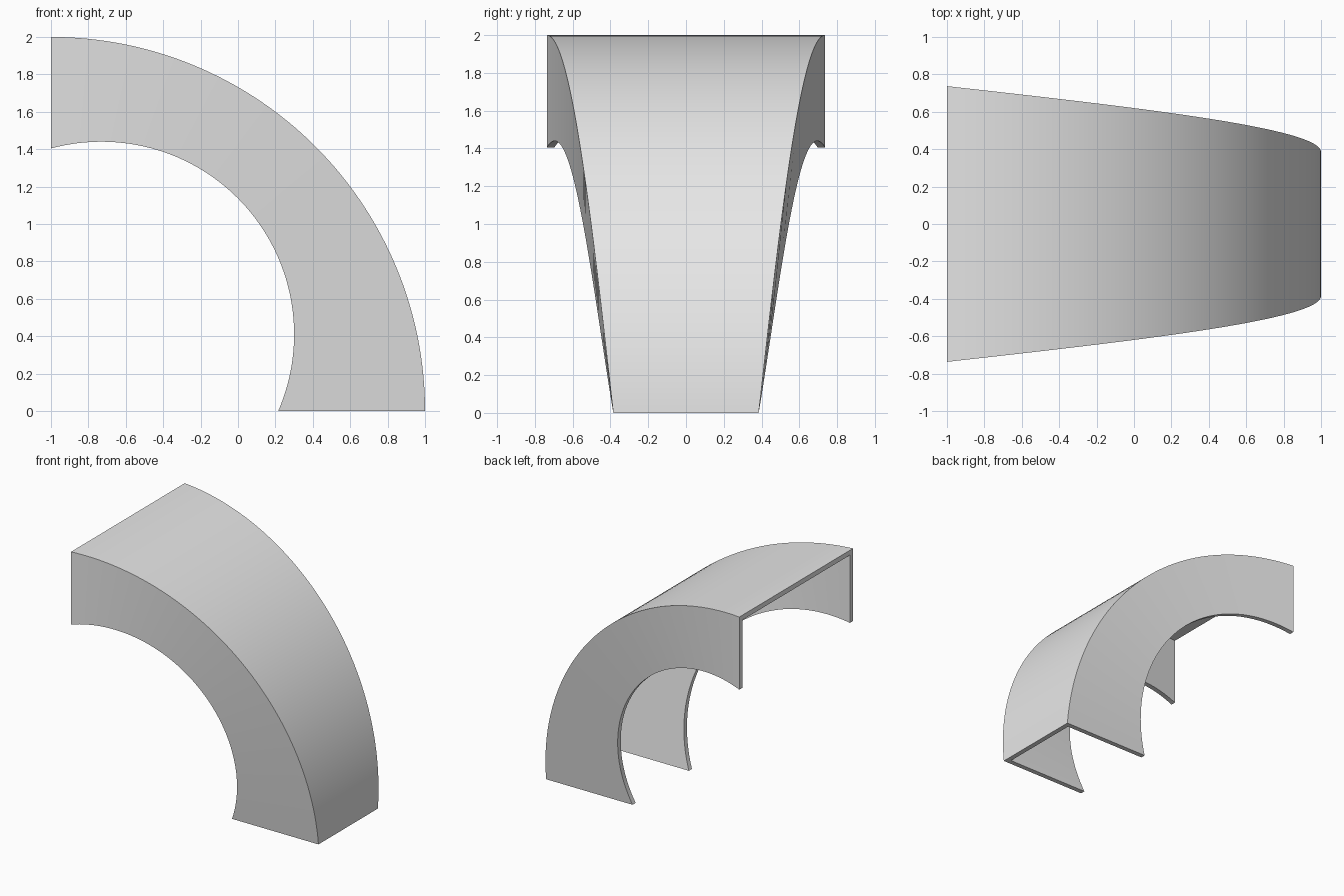
import bpy, bmesh, math

if "Cube" in bpy.data.objects:
    bpy.data.objects.remove(bpy.data.objects["Cube"])

SEGMENTS = 64
THICK = 0.04          # sheet thickness

grey = bpy.data.materials.new("plain_grey")
grey.diffuse_color = (0.8, 0.8, 0.8, 1)
grey.use_nodes = True
grey.node_tree.nodes["Principled BSDF"].inputs["Base Color"].default_value = grey.diffuse_color


def arc(cx, cz, radius, angle):
    return cx + radius * math.cos(angle), cz + radius * math.sin(angle)


# Angles where the inner rim meets the floor and the rear plane
rim_x, rim_z, rim_r = -0.73, 0.41, 1.03
rim_start = -math.asin(rim_z / rim_r)
rim_end = math.acos((-1 - rim_x) / rim_r)

bm = bmesh.new()
rings = []
for i in range(SEGMENTS + 1):
    t = i / SEGMENTS
    w = 0.385 + 0.352 * t                 # half width grows along the sweep
    a = t * math.pi / 2
    outer = arc(-1, 0, 2, a)
    ceiling = arc(-1, 0, 2 - THICK, a)
    rim = arc(rim_x, rim_z, rim_r, rim_start + t * (rim_end - rim_start))
    # U-shaped cross-section: two side walls and an outer skin
    section = [(rim, -w), (outer, -w), (outer, w), (rim, w),
               (rim, w - THICK), (ceiling, w - THICK),
               (ceiling, THICK - w), (rim, THICK - w)]
    rings.append([bm.verts.new((p[0], y, p[1])) for p, y in section])

# Skin between neighbouring sections
for r, s in zip(rings, rings[1:]):
    for k in range(8):
        n = (k + 1) % 8
        bm.faces.new((r[k], r[n], s[n], s[k]))

# End caps
for ring in (rings[0], rings[-1]):
    for quad in ((0, 1, 6, 7), (1, 2, 5, 6), (2, 3, 4, 5)):
        bm.faces.new([ring[k] for k in quad])

bmesh.ops.recalc_face_normals(bm, faces=bm.faces[:])
mesh = bpy.data.meshes.new("curved_channel")
bm.to_mesh(mesh)
bm.free()
mesh.materials.append(grey)

channel = bpy.data.objects.new("curved_channel", mesh)
bpy.context.collection.objects.link(channel)
bpy.context.view_layer.objects.active = channel
channel.select_set(True)
bpy.ops.object.shade_smooth_by_angle(angle=math.radians(30))
